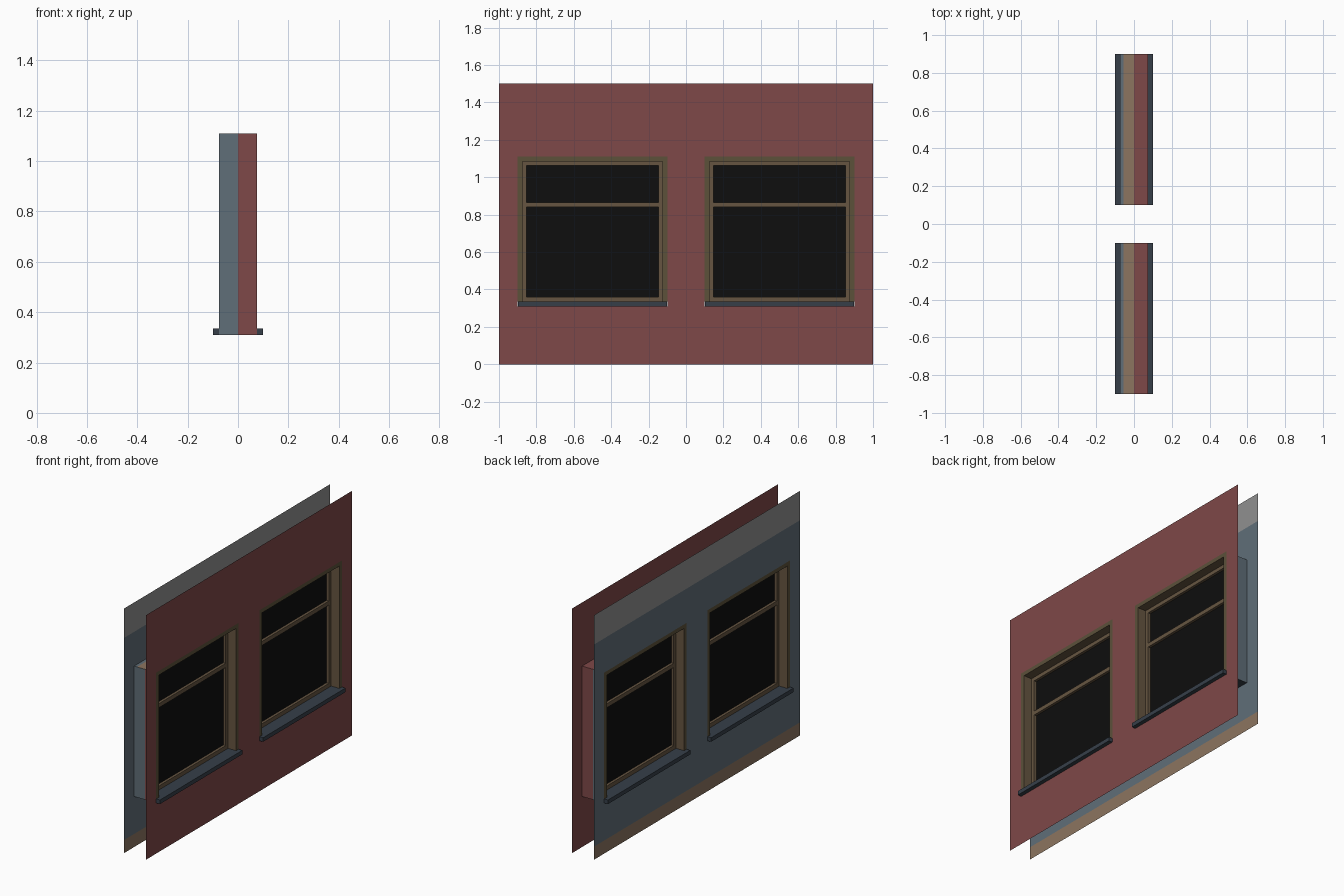
import bpy, bmesh

if "Cube" in bpy.data.objects:
    bpy.data.objects.remove(bpy.data.objects["Cube"])


def mat(name, r, g, b):
    m = bpy.data.materials.new(name)
    lin = [((c / 255 + 0.055) / 1.055) ** 2.4 if c > 10 else c / 255 / 12.92 for c in (r, g, b)]
    m.diffuse_color = (*lin, 1)
    m.use_nodes = True
    m.node_tree.nodes["Principled BSDF"].inputs["Base Color"].default_value = m.diffuse_color
    return m


RED = mat("brick red", 126, 72, 72)
BLUE = mat("slate blue", 96, 110, 120)
TAN = mat("skirting tan", 140, 117, 96)
GREY = mat("plaster grey", 144, 144, 144)
BROWN = mat("frame brown", 102, 85, 65)
OLIVE = mat("casing olive", 92, 81, 58)
SILL = mat("sill dark slate", 54, 63, 73)
GLASS = mat("window black", 14, 14, 14)

HX = 0.075                      # half depth of the wall
Z0, Z1, SILL_TOP = 0.31, 1.11, 0.335


def build(name, quads, mats):
    """quads: list of (four points, material slot)"""
    bm = bmesh.new()
    for pts, slot in quads:
        f = bm.faces.new([bm.verts.new(p) for p in pts])
        f.material_index = slot
    bmesh.ops.remove_doubles(bm, verts=bm.verts, dist=1e-5)
    me = bpy.data.meshes.new(name)
    bm.to_mesh(me)
    bm.free()
    for m in mats:
        me.materials.append(m)
    ob = bpy.data.objects.new(name, me)
    bpy.context.collection.objects.link(ob)
    return ob


def qx(x, y0, y1, z0, z1, sign=1):
    """Quad facing +x (or -x)"""
    p = [(x, y0, z0), (x, y1, z0), (x, y1, z1), (x, y0, z1)]
    return p if sign > 0 else p[::-1]


def qy(y, x0, x1, z0, z1, sign=1):
    p = [(x1, y, z0), (x0, y, z0), (x0, y, z1), (x1, y, z1)]
    return p if sign > 0 else p[::-1]


def qz(z, x0, x1, y0, y1, sign=1):
    p = [(x0, y0, z), (x1, y0, z), (x1, y1, z), (x0, y1, z)]
    return p if sign > 0 else p[::-1]


def box(name, x, y0, y1, z0, z1, m):
    q = [qx(s * x, y0, y1, z0, z1, s) for s in (-1, 1)]
    q += [qy(y, -x, x, z0, z1, s) for y, s in ((y0, -1), (y1, 1))]
    q += [qz(z, -x, x, y0, y1, s) for z, s in ((z0, -1), (z1, 1))]
    return build(name, [(p, 0) for p in q], [m])


def wall(name, x, sign, mats, slot_rule):
    """Flat wall sheet with two window openings"""
    ys = [-1, -0.9, -0.1, 0.1, 0.9, 1]
    zs = [0, 0.08, Z0, Z1, 1.32, 1.5]
    quads = []
    for i in range(5):
        for j in range(5):
            if i in (1, 3) and j == 2:
                continue
            quads.append((qx(x, ys[i], ys[i + 1], zs[j], zs[j + 1], sign), slot_rule(j)))
    build(name, quads, mats)


# Outer and inner wall sheets
wall("outer_wall", HX, 1, [RED], lambda j: 0)
wall("inner_wall", -HX, -1, [BLUE, TAN, GREY], lambda j: {0: 1, 4: 2}.get(j, 0))

for side, a, b in (("left", -0.9, -0.1), ("right", 0.1, 0.9)):
    # Lining box between the two walls
    q = []
    for x0, x1, slot, top in ((-HX, -0.055, 1, 1), (-0.055, 0, 1, 2), (0, HX, 0, 0)):
        q += [(qy(a, x0, x1, Z0, Z1, -1), slot), (qy(b, x0, x1, Z0, Z1, 1), slot),
              (qz(Z1, x0, x1, a, b, 1), top)]
    build(side + "_opening_box", q, [RED, BLUE, TAN])

    # Casing: flush border on both walls plus the reveal inside
    w = 0.025
    c, d, t = a + w, b - w, Z1 - w
    q = []
    for s in (-1, 1):
        x = s * HX
        q += [(qx(x, a, c, SILL_TOP, Z1, s), 0), (qx(x, d, b, SILL_TOP, Z1, s), 0),
              (qx(x, c, d, t, Z1, s), 0)]
    q += [(qy(c, -HX, HX, SILL_TOP, t, 1), 1), (qy(d, -HX, HX, SILL_TOP, t, -1), 1),
          (qz(t, -HX, HX, c, d, -1), 1)]
    build(side + "_casing", q, [OLIVE, BROWN])

    # Sash frame with a cross rail
    fx, fw = 0.02, 0.023
    box(side + "_sash_stile_a", fx, c, c + fw, SILL_TOP, t, BROWN)
    box(side + "_sash_stile_b", fx, d - fw, d, SILL_TOP, t, BROWN)
    for part, z0, z1 in (("bottom", SILL_TOP, 0.36), ("middle", 0.84, 0.865), ("top", t - fw, t)):
        box(side + "_sash_rail_" + part, fx, c + fw, d - fw, z0, z1, BROWN)

    # Dark pane
    box(side + "_pane", 0.004, c + fw, d - fw, 0.36, t - fw, GLASS)

    # Sill running through the wall
    box(side + "_sill", 0.1, a + 0.0005, b - 0.0005, Z0, SILL_TOP, SILL)
